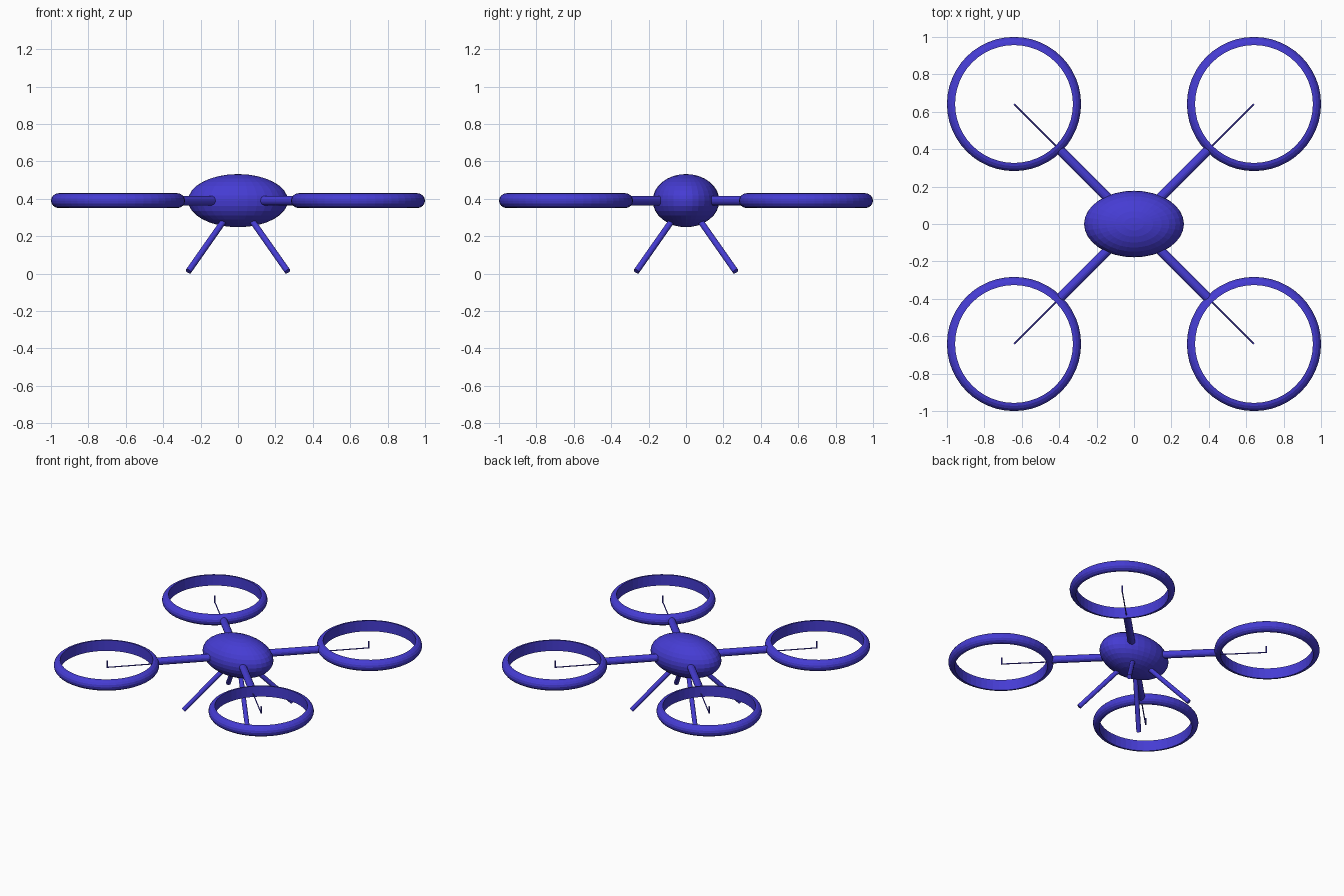
import bpy, bmesh, math
from mathutils import Vector

if "Cube" in bpy.data.objects:
    bpy.data.objects.remove(bpy.data.objects["Cube"])

mat = bpy.data.materials.new("blue")
mat.diffuse_color = (0.06, 0.045, 0.65, 1)
mat.use_nodes = True
mat.node_tree.nodes["Principled BSDF"].inputs["Base Color"].default_value = mat.diffuse_color
HUB = Vector((0, 0, 0.39))


def add(name, bm):
    bmesh.ops.recalc_face_normals(bm, faces=bm.faces[:])
    me = bpy.data.meshes.new(name)
    bm.to_mesh(me)
    bm.free()
    me.materials.append(mat)
    ob = bpy.data.objects.new(name, me)
    bpy.context.collection.objects.link(ob)
    return ob


def rod(name, a, b, r, sides=16):
    a, b = Vector(a), Vector(b)
    bm = bmesh.new()
    bmesh.ops.create_cone(bm, cap_ends=True, segments=sides,
                          radius1=r, radius2=r, depth=(b - a).length)
    ob = add(name, bm)
    ob.location = (a + b) / 2
    ob.rotation_euler = (b - a).to_track_quat('Z', 'Y').to_euler()
    return ob


def guard_ring(name, centre, inner=0.315, bulge=0.0435, half=0.04, segs=48, n=8):
    # half-round profile with a flat inner wall, swept round the rotor axis
    bm = bmesh.new()
    loops = []
    for i in range(segs):
        t = math.tau * i / segs
        loop = []
        for j in range(n + 1):
            p = math.pi * (j / n - 0.5)
            r = inner + bulge * math.cos(p)
            loop.append(bm.verts.new((r * math.cos(t), r * math.sin(t), half * math.sin(p))))
        loops.append(loop)
    for i in range(segs):
        a, b = loops[i], loops[(i + 1) % segs]
        for j in range(n + 1):
            k = (j + 1) % (n + 1)
            bm.faces.new((a[j], b[j], b[k], a[k]))
    ob = add(name, bm)
    ob.location = centre
    return ob


# Ellipsoid body
bm = bmesh.new()
bmesh.ops.create_uvsphere(bm, u_segments=32, v_segments=16, radius=1)
bmesh.ops.scale(bm, vec=(0.267, 0.178, 0.142), verts=bm.verts[:])
body = add("body", bm)
body.location = HUB

# Four identical corners: arm, rotor guard, motor strut and pin, leg
C = 0.6415
for sx, side in ((-1, "left"), (1, "right")):
    for sy, end in ((-1, "front"), (1, "back")):
        tag = f"{end}_{side}_"
        at = lambda d, z: (sx * d, sy * d, z)
        rod(tag + "arm", HUB, at(0.402, 0.39), 0.026)
        guard_ring(tag + "guard_ring", at(C, 0.39))
        rod(tag + "strut", at(0.38, 0.373), at(C - 0.002, 0.373), 0.004, 8)
        rod(tag + "rotor_pin", at(C - 0.003, 0.37), at(C - 0.003, 0.422), 0.005, 8)
        rod(tag + "leg", HUB, at(0.265, 0.012), 0.0165)
